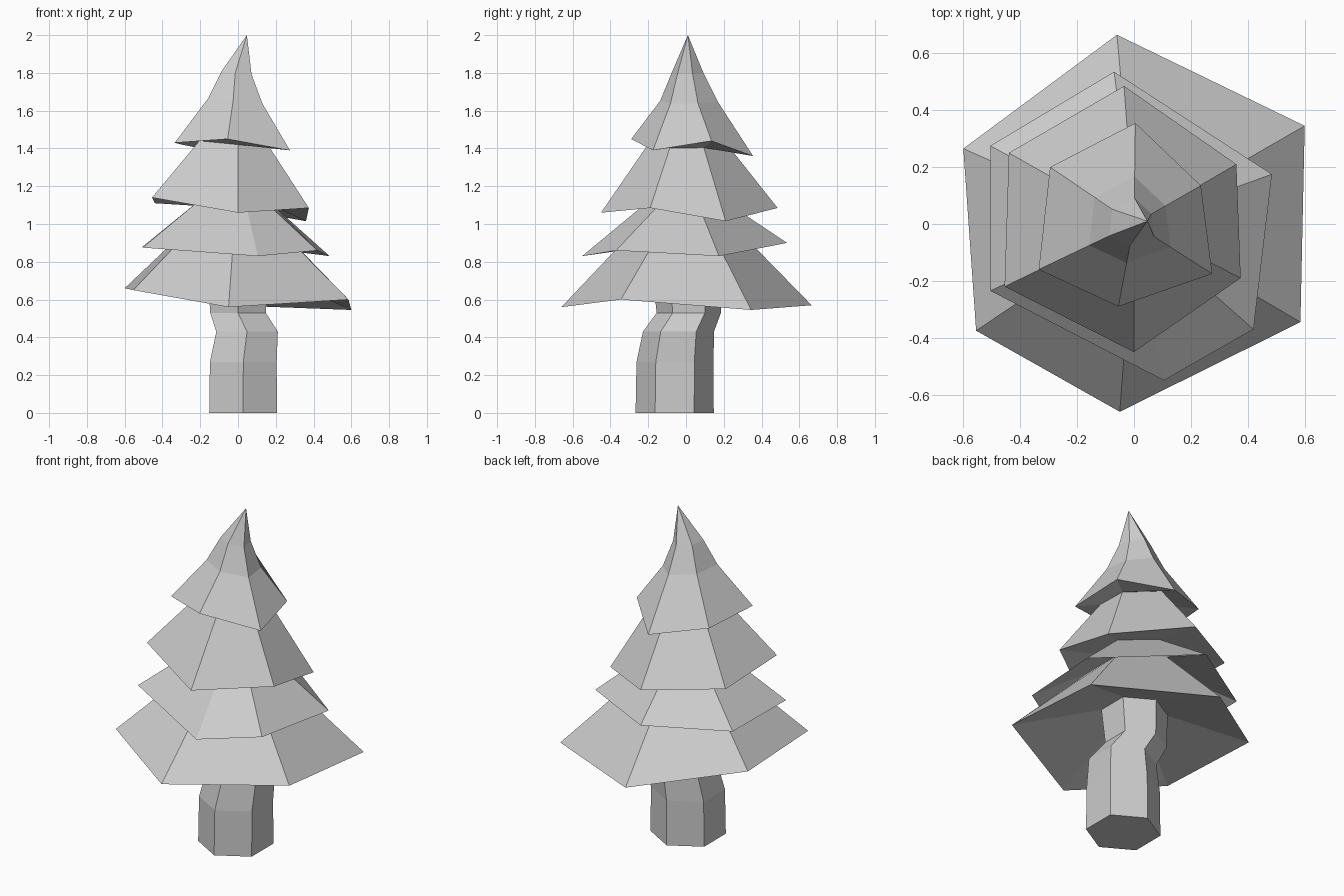
import bpy
import bmesh
from math import cos, sin, pi
from mathutils import Vector

default_cube = bpy.data.objects.get("Cube")
if default_cube:
    bpy.data.objects.remove(default_cube, do_unlink=True)

# One plain grey for the whole tree
grey = bpy.data.materials.new("plain grey")
grey.use_nodes = True
grey.diffuse_color = (0.6, 0.6, 0.6, 1)
grey.node_tree.nodes["Principled BSDF"].inputs["Base Color"].default_value = (0.6, 0.6, 0.6, 1)


def regular_ring(center_x, center_y, z, radius):
    """Six-sided ring, clockwise from the back corner."""
    angles = [pi / 2 - corner * pi / 3 for corner in range(6)]
    return [Vector((center_x + radius * cos(a), center_y + radius * sin(a), z)) for a in angles]


def shrunken_ring(ring, scale, z, tilt=.1):
    """Copy of a ring pulled in towards the tree's axis, leaning slightly to one side."""
    return [Vector((point.x * scale, point.y * scale, z - tilt * point.x * scale)) for point in ring]


def loft(name, rings, cap_bottom=False, tip=None):
    """Skin a stack of rings, optionally closing the base and ending in a tip."""
    bm = bmesh.new()
    loops = [[bm.verts.new(point) for point in ring] for ring in rings]
    for lower, upper in zip(loops, loops[1:]):
        for i in range(len(lower)):
            j = (i + 1) % len(lower)
            bm.faces.new((lower[j], lower[i], upper[i], upper[j]))
    if cap_bottom:
        bm.faces.new(loops[0])
    if tip is not None:
        tip_vert = bm.verts.new(tip)
        last = loops[-1]
        for i in range(len(last)):
            bm.faces.new((last[(i + 1) % len(last)], last[i], tip_vert))
    mesh = bpy.data.meshes.new(name)
    bm.to_mesh(mesh)
    bm.free()
    mesh.materials.append(grey)
    tree_part = bpy.data.objects.new(name, mesh)
    bpy.context.collection.objects.link(tree_part)
    return tree_part


# Bent hexagonal trunk, running up inside the bottom branches
trunk_rings = [
    regular_ring(.027, -.06, 0, .207),
    regular_ring(.028, -.058, .27, .204),
    regular_ring(.048, -.04, .43, .188),
    regular_ring(0, .015, .53, .17),
    regular_ring(0, .005, .74, .185),
]
loft("trunk", trunk_rings, cap_bottom=True)

# Uneven rims of the branch tiers, clockwise from the back corner,
# each with the scale and height of the ring where the next tier begins
tiers = {
    "bottom_branches": ([(-.06, .665, .57), (.6, .345, .545), (.585, -.345, .6),
                         (-.05, -.66, .56), (-.555, -.375, .65), (-.6, .265, .66)], [(.38, .99)]),
    "lower_branches": ([(-.07, .535, .9), (.485, .175, .83), (.42, -.37, .86),
                        (.105, -.55, .83), (-.505, -.235, .875), (-.505, .275, .88)], [(.35, 1.13)]),
    "upper_branches": ([(-.035, .485, 1.085), (.36, .21, 1.015), (.375, -.19, 1.085),
                        (0, -.45, 1.06), (-.455, -.22, 1.14), (-.44, .25, 1.11)], [(.45, 1.42)]),
    "top_branches": ([(.005, .355, 1.36), (.235, .135, 1.44), (.275, -.175, 1.39),
                      (-.055, -.29, 1.45), (-.335, -.16, 1.43), (-.295, .2, 1.42)],
                     [(.47, 1.65), (.26, 1.8)]),
}

# Each tier runs from the ring below it, out to its rim and back in and up
inner_ring = trunk_rings[-1]
for name, (rim_points, steps) in tiers.items():
    rim = [Vector(point) for point in rim_points]
    narrowing = [shrunken_ring(rim, scale, z) for scale, z in steps]
    tip = Vector((.047, .01, 2)) if name == "top_branches" else None
    loft(name, [inner_ring, rim] + narrowing, tip=tip)
    inner_ring = narrowing[-1]
